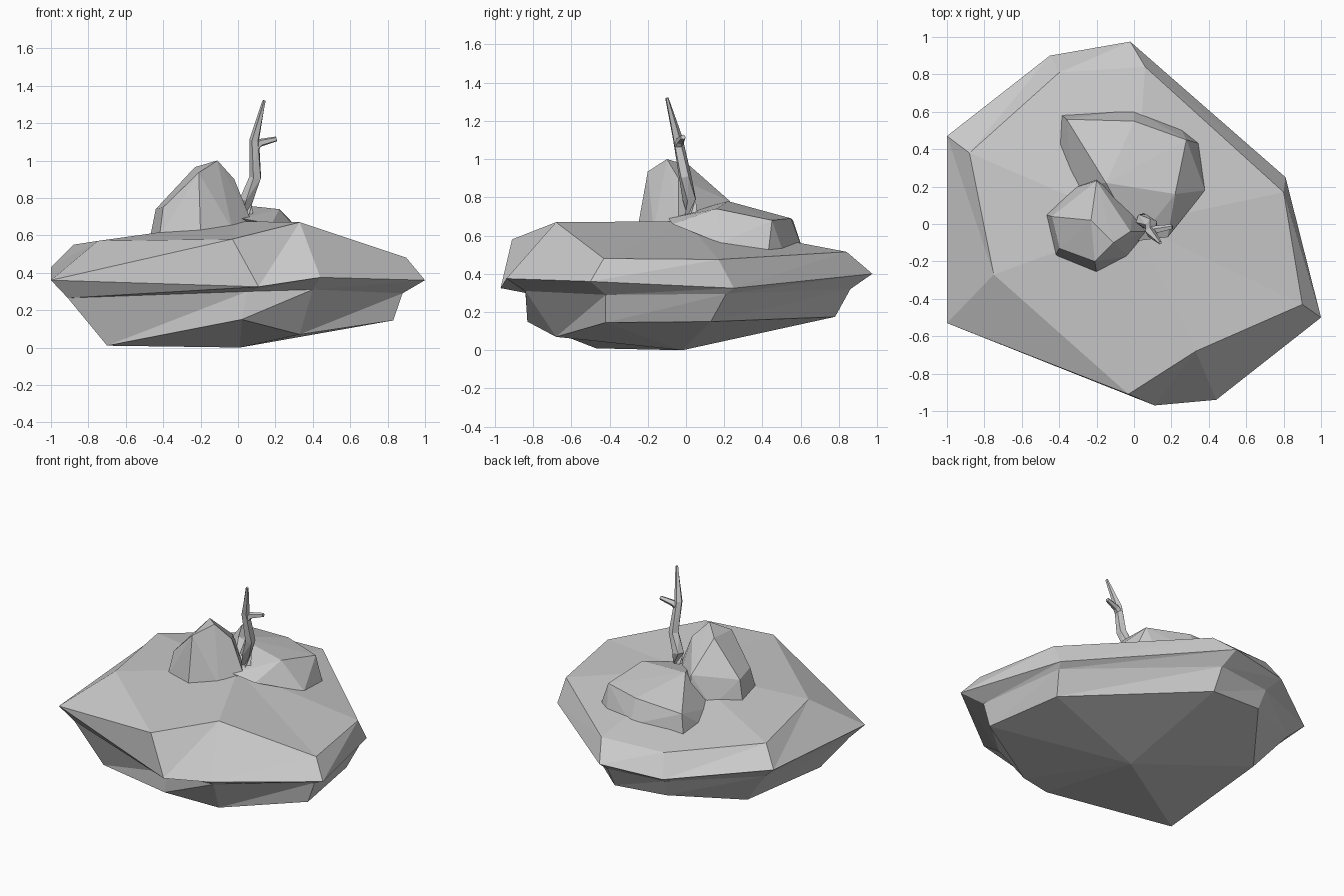
import bpy, bmesh, math
from mathutils import Vector

if "Cube" in bpy.data.objects:
    bpy.data.objects.remove(bpy.data.objects["Cube"])


def finish(bm, name):
    bmesh.ops.recalc_face_normals(bm, faces=bm.faces)
    mesh = bpy.data.meshes.new(name)
    bm.to_mesh(mesh)
    bm.free()
    obj = bpy.data.objects.new(name, mesh)
    bpy.context.collection.objects.link(obj)
    return obj


def loft(name, rings, start, end):
    """Faceted solid through rings of points, closed by a point at each end."""
    bm = bmesh.new()
    rows = [[bm.verts.new(p) for p in ring] for ring in rings]
    n = len(rows[0])
    for a, b in zip(rows, rows[1:]):
        for i in range(n):
            j = (i + 1) % n
            bm.faces.new((a[i], a[j], b[j]))
            bm.faces.new((a[i], b[j], b[i]))
    for row, tip in ((rows[0], start), (rows[-1], end)):
        v = bm.verts.new(tip)
        for i in range(n):
            bm.faces.new((row[i], row[(i + 1) % n], v))
    return finish(bm, name)


def boulder(name, points):
    """Faceted stone wrapped around a few corner points."""
    bm = bmesh.new()
    for p in points:
        bm.verts.new(p)
    res = bmesh.ops.convex_hull(bm, input=bm.verts)
    loose = [v for v in bm.verts if not v.link_faces]
    bmesh.ops.delete(bm, geom=loose, context='VERTS')
    return finish(bm, name)


def twig(name, path, radii, sides=5):
    """Tapered tube following a bent path."""
    pts = [Vector(p) for p in path]
    rings = []
    for i, (p, r) in enumerate(zip(pts, radii)):
        d = pts[min(i + 1, len(pts) - 1)] - pts[max(i - 1, 0)]
        q = d.to_track_quat('Z', 'Y')
        rings.append([p + q @ Vector((r * math.cos(math.tau * k / sides),
                                      r * math.sin(math.tau * k / sides), 0))
                      for k in range(sides)])
    return loft(name, rings, pts[0], pts[-1])


# Base slab: four eight-cornered rings, with an overhanging ledge
bottom = [(-.70, -.47, .01), (.02, -.83, .15), (.33, -.68, .07), (.83, -.42, .145),
          (.74, .13, .15), (0, .78, .175), (-.38, .76, .2), (-.70, .33, .09)]
waist = [(-.91, -.49, .265), (.05, -.84, .30), (.40, -.84, .31), (.88, -.42, .29),
         (.79, .21, .295), (0, .86, .32), (-.40, .81, .32), (-.90, .42, .34)]
ledge = [(-1, -.53, .36), (.11, -.97, .325), (.44, -.94, .375), (1, -.50, .36),
         (.81, .25, .325), (-.02, .975, .40), (-.45, .90, .38), (-1, .47, .43)]
crown = [(-.75, -.27, .57), (-.03, -.91, .58), (.33, -.68, .67), (.90, -.43, .48),
         (.80, .17, .475), (.06, .84, .515), (-.40, .81, .52), (-.88, .38, .55)]
loft("base_rock", [bottom, waist, ledge, crown], (.01, -.02, 0), (0, 0, .675))

# Tall boulder
boulder("tall_boulder", [
    (-.11, -.10, 1.0), (-.23, .02, .965), (-.21, -.20, .935), (-.02, -.04, .90),
    (-.44, .04, .74), (-.40, -.13, .75), (-.20, .23, .78),
    (-.47, .05, .59), (-.42, -.17, .59), (-.20, -.26, .60), (-.03, -.17, .63),
    (.07, -.04, .68), (0, .10, .62), (-.20, .25, .58), (-.33, .19, .58)])

# Low wide boulder
boulder("low_boulder", [
    (-.15, .22, .78), (.22, .16, .74), (.28, .45, .68), (0, .55, .69), (-.36, .56, .68),
    (.02, -.09, .69), (.18, -.07, .66), (.38, .18, .56), (.35, .43, .51),
    (.25, .51, .51), (0, .61, .53), (-.39, .585, .53), (-.40, .40, .56), (-.33, .20, .58)])

# Bare twig with one side branch
twig("trunk_twig", [(.05, .03, .66), (.045, .02, .79), (.095, -.005, .91),
                    (.088, -.045, 1.11), (.14, -.10, 1.32)],
     [.045, .038, .034, .027, .009])
twig("side_twig", [(.09, -.04, 1.07), (.12, -.03, 1.095), (.205, -.015, 1.115)],
     [.026, .022, .014])
